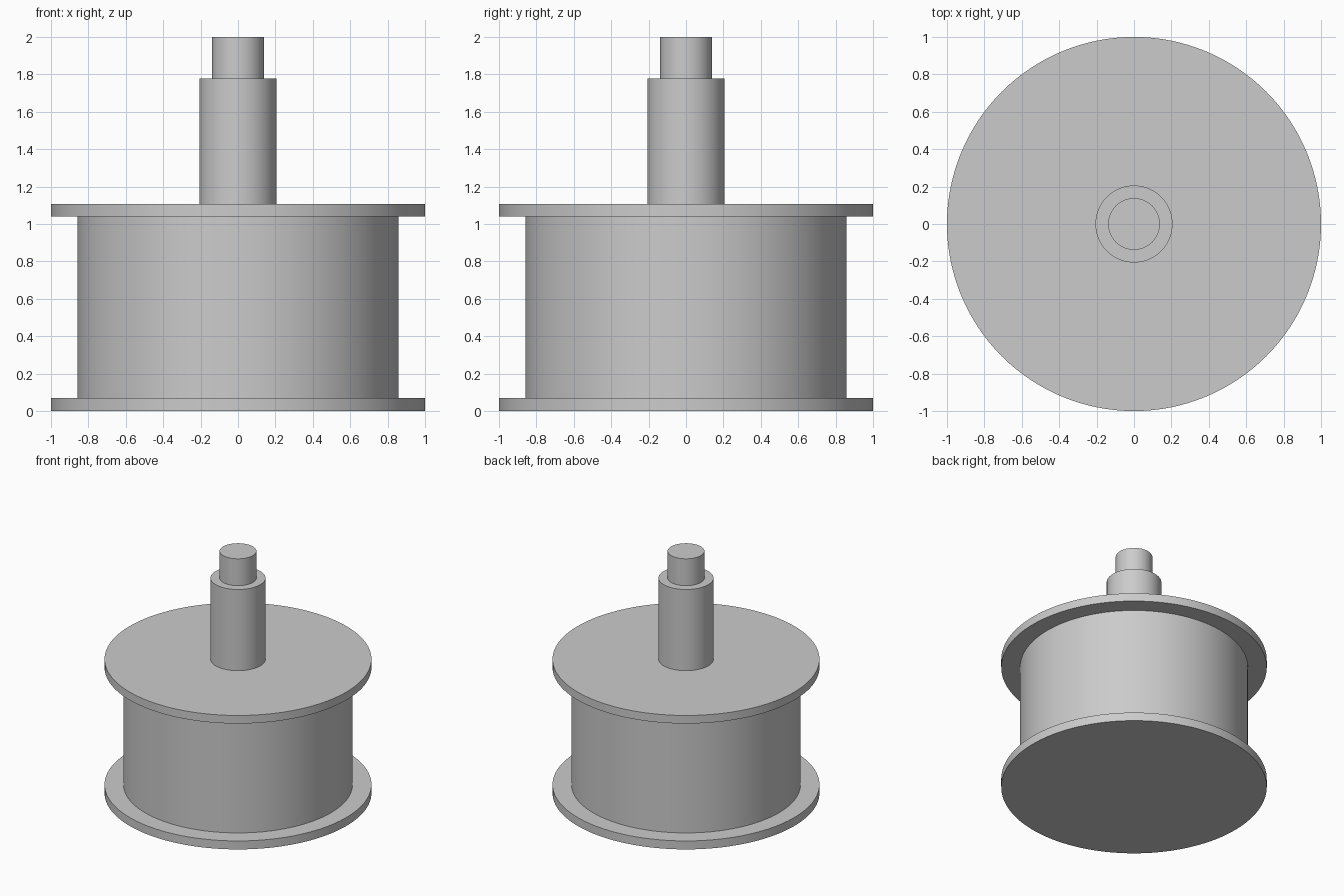
import bpy
import math

cube = bpy.data.objects.get("Cube")
if cube:
    bpy.data.objects.remove(cube, do_unlink=True)

# Single plain grey
GREY = (0.6, 0.6, 0.6, 1.0)
grey = bpy.data.materials.new("plain grey")
grey.use_nodes = True
grey.diffuse_color = GREY
grey.node_tree.nodes["Principled BSDF"].inputs["Base Color"].default_value = GREY


def disc(name, radius, bottom, top, sides=128):
    """Upright cylinder between two heights, smooth wall and sharp rims."""
    bpy.ops.mesh.primitive_cylinder_add(
        vertices=sides, radius=radius, depth=top - bottom,
        location=(0, 0, (bottom + top) / 2))
    obj = bpy.context.object
    obj.name = name
    obj.data.materials.append(grey)
    bpy.ops.object.shade_smooth_by_angle(angle=math.radians(30))
    return obj


# Spool body between two flanges
disc("bottom_flange", 1.0, 0.0, 0.07)
disc("drum", 0.858, 0.07, 1.04)
disc("top_flange", 1.0, 1.04, 1.107)

# Stepped shaft
disc("shaft", 0.206, 1.107, 1.778)
disc("shaft_tip", 0.138, 1.778, 2.0)
